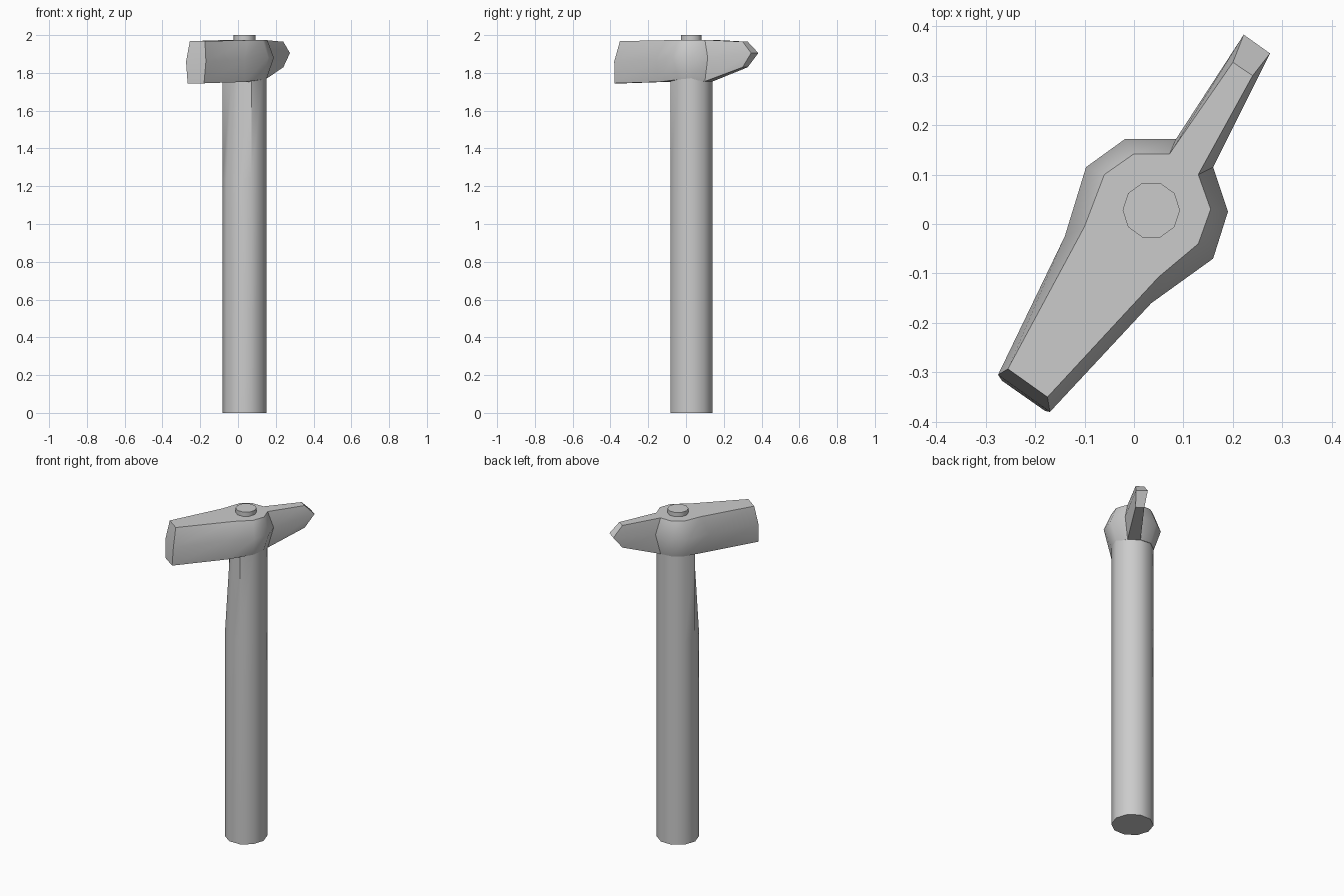
import bpy, bmesh
from math import radians, cos, sin

CX, CY = 0.035, 0.028  # handle axis


def loft(name, rings):
    """Skin a stack of equal-length closed rings and cap both ends."""
    bm = bmesh.new()
    vs = [[bm.verts.new(p) for p in r] for r in rings]
    n = len(vs[0])
    for a, b in zip(vs, vs[1:]):
        for i in range(n):
            j = (i + 1) % n
            bm.faces.new((a[i], a[j], b[j], b[i]))
    bm.faces.new(vs[0][::-1])
    bm.faces.new(vs[-1])
    bmesh.ops.recalc_face_normals(bm, faces=bm.faces)
    me = bpy.data.meshes.new(name)
    bm.to_mesh(me)
    bm.free()
    me.shade_smooth()
    me.set_sharp_from_angle(angle=radians(40))
    ob = bpy.data.objects.new(name, me)
    bpy.context.collection.objects.link(ob)
    return ob


def decagon(r, z, dent=0.0):
    pts = []
    for i in range(10):
        q = r - (dent if i in (6, 7) else 0)
        a = radians(36 * i)
        pts.append((CX + q * cos(a), CY + q * sin(a), z))
    return pts


# handle, slightly relieved on one side under the striking end
loft("handle", [decagon(0.117, 0), decagon(0.117, 1.24), decagon(0.117, 1.775, 0.03)])

# handle end showing through the head
loft("handle_peg", [decagon(0.058, 1.94), decagon(0.058, 2.0)])

# head: bottom, widest and top outlines, from striking face round the eye to the peen
bottom = [(-.18, -.378, 1.745), (.035, -.145, 1.752), (.13, -.04, 1.765), (.15, .03, 1.765),
          (.13, .1, 1.755), (.24, .3, 1.83), (.2, .327, 1.83), (.072, .142, 1.755),
          (0, .142, 1.76), (-.06, .1, 1.76), (-.12, -.02, 1.755), (-.267, -.317, 1.745)]
middle = [(-.17, -.38, 1.86), (.035, -.16, 1.87), (.16, -.07, 1.88), (.19, .025, 1.88),
          (.16, .115, 1.88), (.275, .345, 1.905), (.222, .383, 1.905), (.085, .172, 1.88),
          (-.018, .172, 1.88), (-.097, .115, 1.88), (-.14, -.025, 1.87), (-.275, -.305, 1.86)]
top = [(-.175, -.35, 1.968), (.05, -.107, 1.973), (.13, -.04, 1.975), (.155, .03, 1.975),
       (.13, .1, 1.975), (.24, .3, 1.965), (.2, .327, 1.965), (.072, .142, 1.975),
       (0, .142, 1.975), (-.06, .1, 1.975), (-.1, -.005, 1.973), (-.255, -.293, 1.968)]
loft("hammer_head", [bottom, middle, top])
